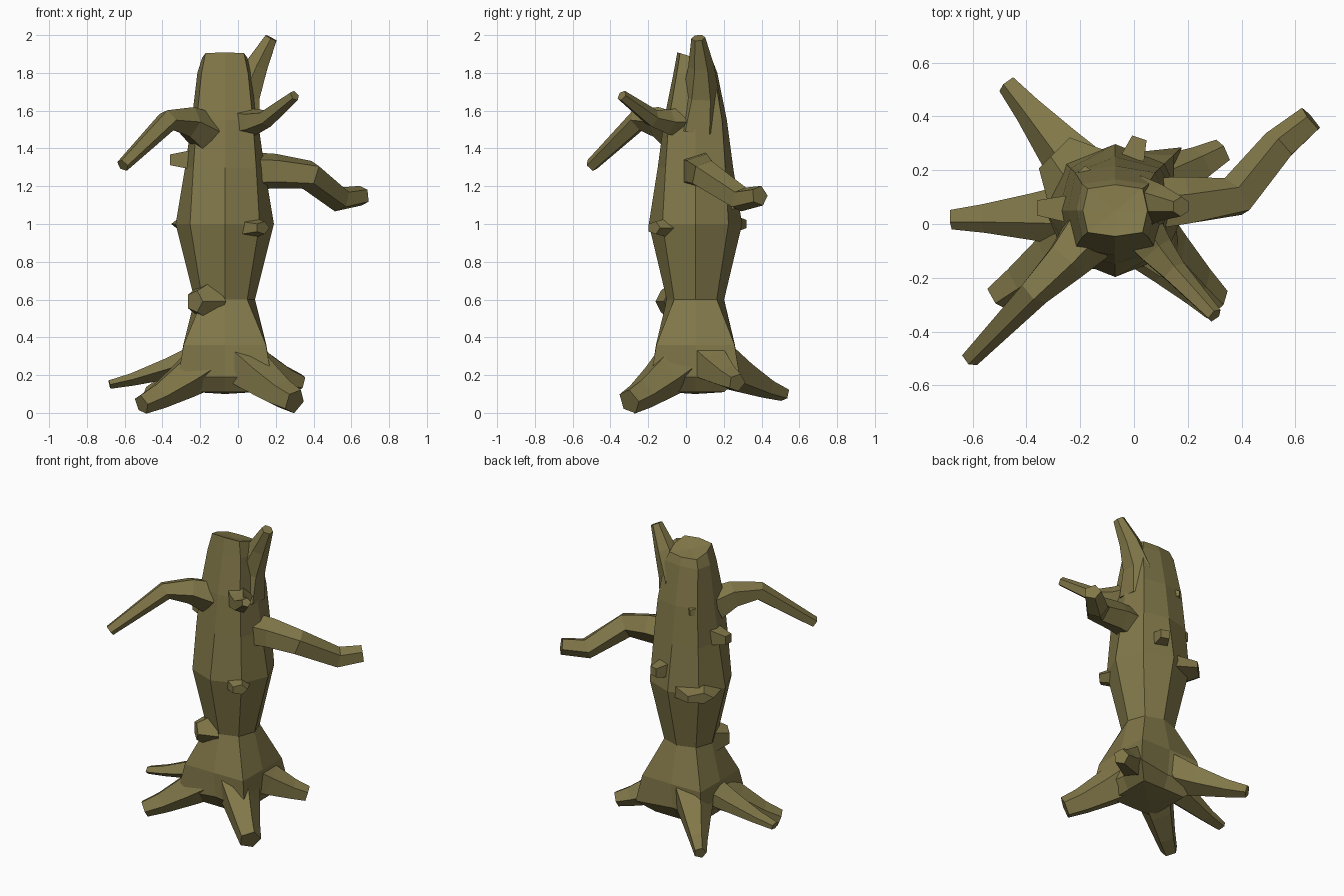
import bpy, bmesh
from math import sin, cos, pi
from mathutils import Vector

cube = bpy.data.objects.get("Cube")
if cube:
    bpy.data.objects.remove(cube)

bark = bpy.data.materials.new("olive_bark")
bark.use_nodes = True
colour = (0.22, 0.185, 0.066, 1)
bark.diffuse_color = colour
bsdf = bark.node_tree.nodes["Principled BSDF"]
bsdf.inputs["Base Color"].default_value = colour
bsdf.inputs["Roughness"].default_value = 0.9

heart = Vector((-0.07, 0.05, 0))  # trunk axis at ground level


def loft(name, rings, start, end):
    """Skin a list of point rings and close both ends with a fan."""
    bm = bmesh.new()
    rows = [[bm.verts.new(point) for point in ring] for ring in rings]
    count = len(rows[0])
    for low, high in zip(rows, rows[1:]):
        for i in range(count):
            j = (i + 1) % count
            bm.faces.new((low[i], low[j], high[j], high[i]))
    for row, tip in ((rows[0], start), (rows[-1], end)):
        centre = bm.verts.new(tip)
        for i in range(count):
            bm.faces.new((row[i], row[(i + 1) % count], centre))
    bmesh.ops.recalc_face_normals(bm, faces=bm.faces)
    mesh = bpy.data.meshes.new(name)
    bm.to_mesh(mesh)
    bm.free()
    mesh.materials.append(bark)
    bpy.context.collection.objects.link(bpy.data.objects.new(name, mesh))


def limb(name, points, radii, sides=5, squash=1):
    """Faceted tube through the points, with one radius for each."""
    points = [Vector(point) for point in points]
    last = len(points) - 1
    rings = []
    for k, (point, radius) in enumerate(zip(points, radii)):
        ahead, behind = points[min(k + 1, last)], points[max(k - 1, 0)]
        direction = (ahead - behind).normalized()
        hint = Vector((0, 1, 0)) if direction.z > 0.8 else Vector((0, 0, 1))
        side = direction.cross(hint).normalized()
        up = side.cross(direction) * squash
        angles = [2 * pi * (i + 0.5) / sides for i in range(sides)]
        rings.append([point + radius * (cos(a) * side + sin(a) * up) for a in angles])
    loft(name, rings, points[0], points[-1])


def branch(name, points, thick, thin, sides=5):
    """Limb that tapers evenly from thick to thin."""
    step = (thin - thick) / (len(points) - 1)
    limb(name, points, [thick + step * k for k in range(len(points))], sides)


def root(name, tip, thin, squash=1):
    """Limb that swoops from the trunk down to its tip, flaring inward."""
    tip = Vector(tip)
    top = heart + Vector((0, 0, 0.34))
    points, radii = [], []
    for t in (0.2, 0.5, 0.8, 1):
        point = top.lerp(tip, t)
        point.z = tip.z + (top.z - tip.z) * (1 - t) ** 1.2
        points.append(point)
        radii.append(thin + (0.17 - thin) * (1 - t) ** 1.2)
    limb(name, points, radii, 5, squash)


def knot(name, tip, radius, sides=5, squash=1):
    """Stub that points straight out from the trunk axis."""
    tip = Vector(tip)
    axis = heart + Vector((0, 0, tip.z))
    limb(name, [axis.lerp(tip, 0.5), tip], [radius, radius / 2], sides, squash)


# Trunk: height, half width and corner bulge, webbed out over the roots
profile = [(0.11, 0.16, 1.4), (0.19, 0.2, 1.75), (0.36, 0.22, 1.4),
           (0.6, 0.16, 1.05), (1, 0.26, 1), (1.3, 0.21, 1.12),
           (1.55, 0.175, 1.2), (1.8, 0.145, 1.2), (1.88, 0.12, 1.2)]
trunk_rings = []
for height, width, corner in profile:
    depth = width * (0.8 if height > 1.7 else 0.95)
    ring = []
    for i in range(8):
        angle = i * pi / 4
        bulge = corner if i % 2 else 1
        offset = Vector((width * cos(angle), depth * sin(angle), 0)) * bulge
        ring.append(heart + offset + Vector((0, 0, height)))
    trunk_rings.append(ring)
# Broken rim, highest at the front
for point in trunk_rings[-1]:
    point.z -= 0.3 * (point.y - heart.y)
loft("trunk", trunk_rings, heart + Vector((0, 0, 0.1)), heart + Vector((0, 0, 1.87)))

# Splintered spike beside the broken top
branch("top_spike", [(0, 0.06, 1.5), (0.03, 0.08, 1.68), (0.1, 0.08, 1.84),
                     (0.175, 0.065, 1.985)], 0.13, 0.037, sides=6)

# Branches
branch("right_branch", [(-0.18, -0.05, 1.49), (-0.26, -0.14, 1.54),
                        (-0.37, -0.25, 1.55), (-0.61, -0.5, 1.31)], 0.11, 0.036)
branch("left_branch", [(0, 0.06, 1.28), (0.2, 0.08, 1.28), (0.38, 0.1, 1.26),
                       (0.54, 0.29, 1.13), (0.66, 0.39, 1.15)], 0.11, 0.055)
branch("front_branch", [(0.02, -0.02, 1.54), (0.08, -0.1, 1.54),
                        (0.15, -0.18, 1.56), (0.3, -0.34, 1.68)], 0.09, 0.03)

# Roots
root("back_right_root", (-0.47, 0.52, 0.1), thin=0.04)
root("right_root", (-0.68, 0.02, 0.15), thin=0.04, squash=0.6)
root("front_right_root", (-0.51, -0.27, 0.045), thin=0.055)
root("front_left_root", (0.3, -0.3, 0.06), thin=0.07)
root("back_left_root", (0.33, 0.27, 0.16), thin=0.05)

# Knots and snapped twigs
knot("right_twig", (-0.36, 0.06, 1.34), 0.08, sides=4)
knot("back_twig", (0.02, 0.32, 1.12), 0.08, sides=4)
knot("front_knot", (0.13, -0.17, 0.98), 0.1, squash=0.7)
knot("lower_knot", (-0.23, -0.12, 0.59), 0.12)
knot("back_shelf", (-0.29, 0.27, 1), 0.18, squash=0.4)
knot("upper_knot", (-0.2, 0.2, 1.53), 0.06)
